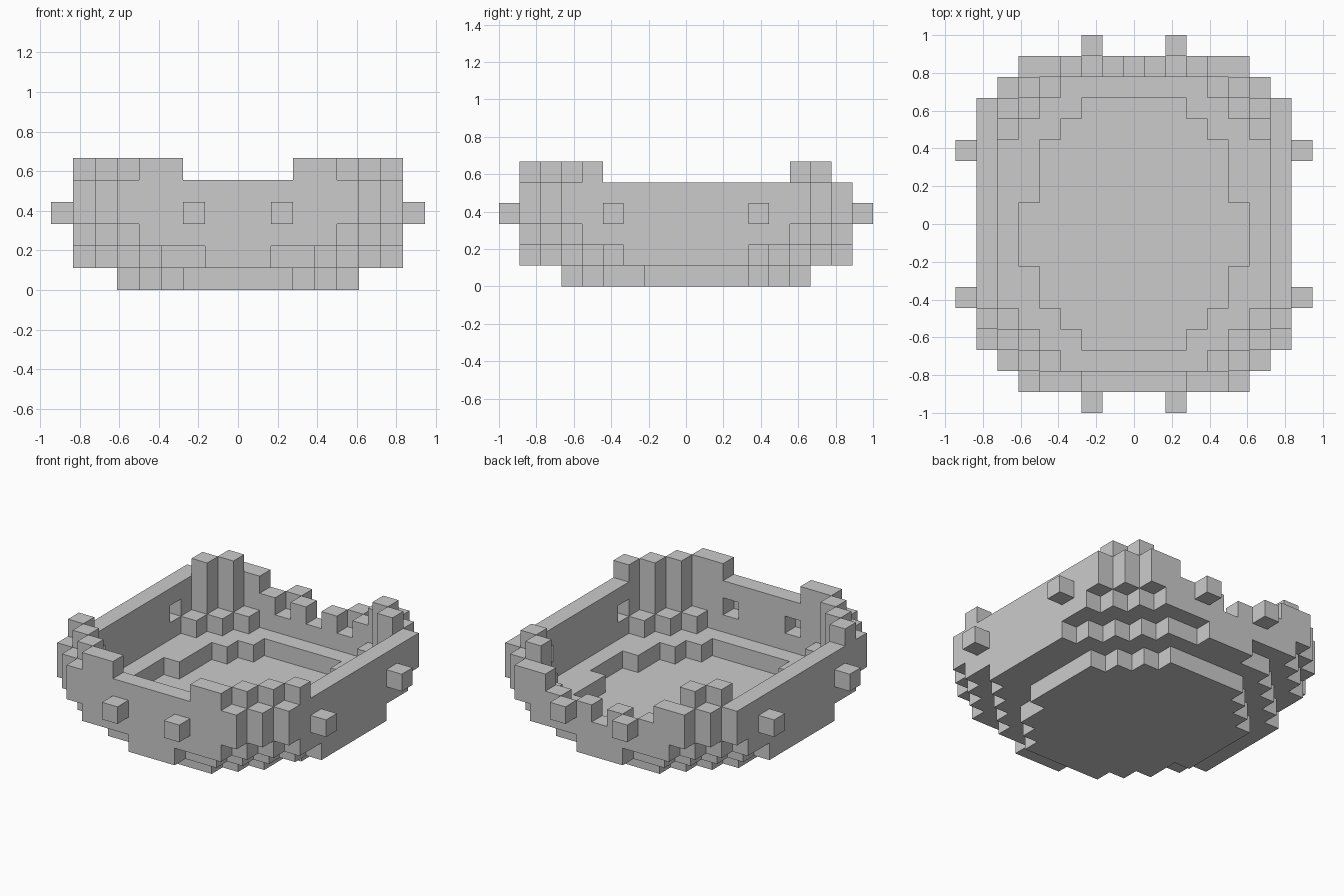
import bpy, bmesh
from mathutils import Vector

if "Cube" in bpy.data.objects:
    bpy.data.objects.remove(bpy.data.objects["Cube"])

V = 1 / 9          # edge of one block
AXES = [(1, 0, 0), (-1, 0, 0), (0, 1, 0), (0, -1, 0), (0, 0, 1), (0, 0, -1)]


def outline(starts):
    """Cells of one layer: starts[|i|] is the first row of that column, mirrored to the back."""
    return {(i, j) for i in range(-len(starts) + 1, len(starts))
            for j in range(starts[abs(i)], -starts[abs(i)])}


def inside(area):
    """Cells whose eight neighbours all lie in the area."""
    return {(i, j) for i, j in area
            if all((i + a, j + b) in area for a in (-1, 0, 1) for b in (-1, 0, 1))}


def layer(cells, *levels):
    return {(i, j, k) for i, j in cells for k in levels}


# Layer outlines, from the bottom up
floor = outline([-6, -6, -6, -5, -4, -2]) | {(5, 2), (-5, 2)}
low = outline([-8, -8, -7, -7, -6, -5, -4, -3])
mid = outline([-8] * 5 + [-7, -6, -5])
full = outline([-8] * 6 + [-7, -6])
floor_hole = outline([-6, -6, -6, -5, -4]) | {(s * 5, j) for s in (1, -1) for j in (-2, -1, 0)}

# Pegs, with a hollow in the wall behind each one
pegs, hollows = set(), set()
for s in (1, -1):
    for j in (3, -4):
        pegs.add((s * 8, j, 3))
        hollows.add((s * 7, j, 3))
    for j, wall_j in ((8, 7), (-9, -8)):
        pegs.add((s * 2, j, 3))
        hollows.add((s * 2, wall_j, 3))

# Scooped back wall
scoop = {(i, 7, 4) for i in range(-3, 4)} | {(0, 7, 3)}

parts = {
    "floor": layer(floor, 0),
    "lower_ledge": layer(low - floor_hole, 1),
    "upper_ledge": layer(mid - inside(mid), 2),
    "wall": layer(full - inside(full), 3, 4) - hollows - scoop,
    "corner_teeth": {(s * i, j, 5) for s in (1, -1) for i, j in
                     [(3, -8), (4, -8), (5, -7), (6, -6), (7, -5), (5, 6), (6, 5)]},
    "pegs": pegs,
}
solid = set().union(*parts.values())


def build(name, cells):
    """Skin the blocks, leaving out faces that touch another block."""
    bm = bmesh.new()
    for c in sorted(cells):
        centre = Vector((c[0], c[1] + 0.5, c[2] + 0.5))
        for d in AXES:
            if tuple(a + b for a, b in zip(c, d)) in solid:
                continue
            n = Vector(d)
            u = Vector((d[1], d[2], d[0]))
            w = n.cross(u)
            bm.faces.new([bm.verts.new((centre + (n + u * a + w * b) / 2) * V)
                          for a, b in ((-1, -1), (1, -1), (1, 1), (-1, 1))])
    bmesh.ops.remove_doubles(bm, verts=bm.verts[:], dist=1e-4)
    mesh = bpy.data.meshes.new(name)
    bm.to_mesh(mesh)
    bm.free()
    bpy.context.collection.objects.link(bpy.data.objects.new(name, mesh))


for name, cells in parts.items():
    build(name, cells)
